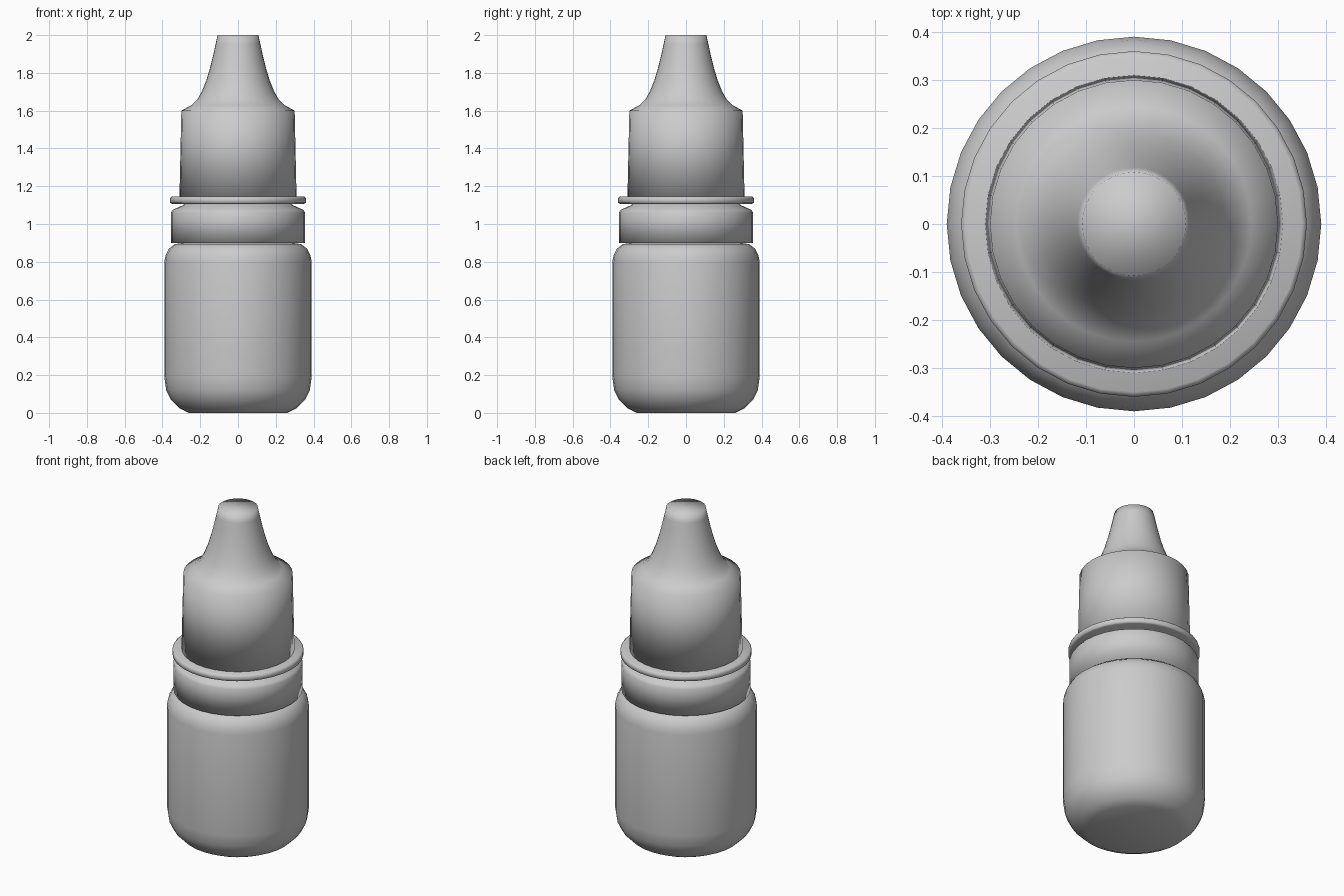
import bpy, bmesh, math

cube = bpy.data.objects.get("Cube")
if cube:
    bpy.data.objects.remove(cube)

SIDES = 32

grey = bpy.data.materials.new("light grey plastic")
grey.use_nodes = True
colour = (0.6, 0.6, 0.6, 1)
grey.diffuse_color = colour
grey.node_tree.nodes["Principled BSDF"].inputs["Base Color"].default_value = colour


def lathe(name, profile):
    """Turn a (radius, height) profile into a closed, smooth solid."""
    bm = bmesh.new()
    rings = []
    for r, z in profile:
        rings.append([bm.verts.new((r * math.cos(a), r * math.sin(a), z))
                      for a in (math.tau * i / SIDES for i in range(SIDES))])
    for low, high in zip(rings, rings[1:]):
        for i in range(SIDES):
            j = (i + 1) % SIDES
            bm.faces.new((low[i], low[j], high[j], high[i]))
    bm.faces.new(rings[0][::-1])
    bm.faces.new(rings[-1])
    for f in bm.faces:
        f.smooth = True
    mesh = bpy.data.meshes.new(name)
    bm.to_mesh(mesh)
    bm.free()
    mesh.materials.append(grey)
    obj = bpy.data.objects.new(name, mesh)
    bpy.context.collection.objects.link(obj)
    return obj


# Bottle with rounded base and shoulder
lathe("bottle_body", [(0.26, 0), (0.31, 0.025), (0.355, 0.07), (0.38, 0.12),
                      (0.39, 0.19), (0.39, 0.8), (0.383, 0.835),
                      (0.365, 0.87), (0.335, 0.893), (0.29, 0.9)])

# Neck band under the cap
lathe("neck_band", [(0.355, 0.9), (0.355, 1.06), (0.345, 1.075),
                    (0.29, 1.1), (0.27, 1.115)])

# Flange at the foot of the cap
lathe("cap_flange", [(0.35, 1.107), (0.36, 1.112), (0.36, 1.138), (0.35, 1.145)])

# Cap with a flared, tapering tip
lathe("cap", [(0.31, 1.14), (0.3, 1.6), (0.245, 1.63), (0.215, 1.66),
              (0.19, 1.705), (0.168, 1.76), (0.147, 1.83),
              (0.13, 1.9), (0.118, 1.955), (0.108, 2.0)])
